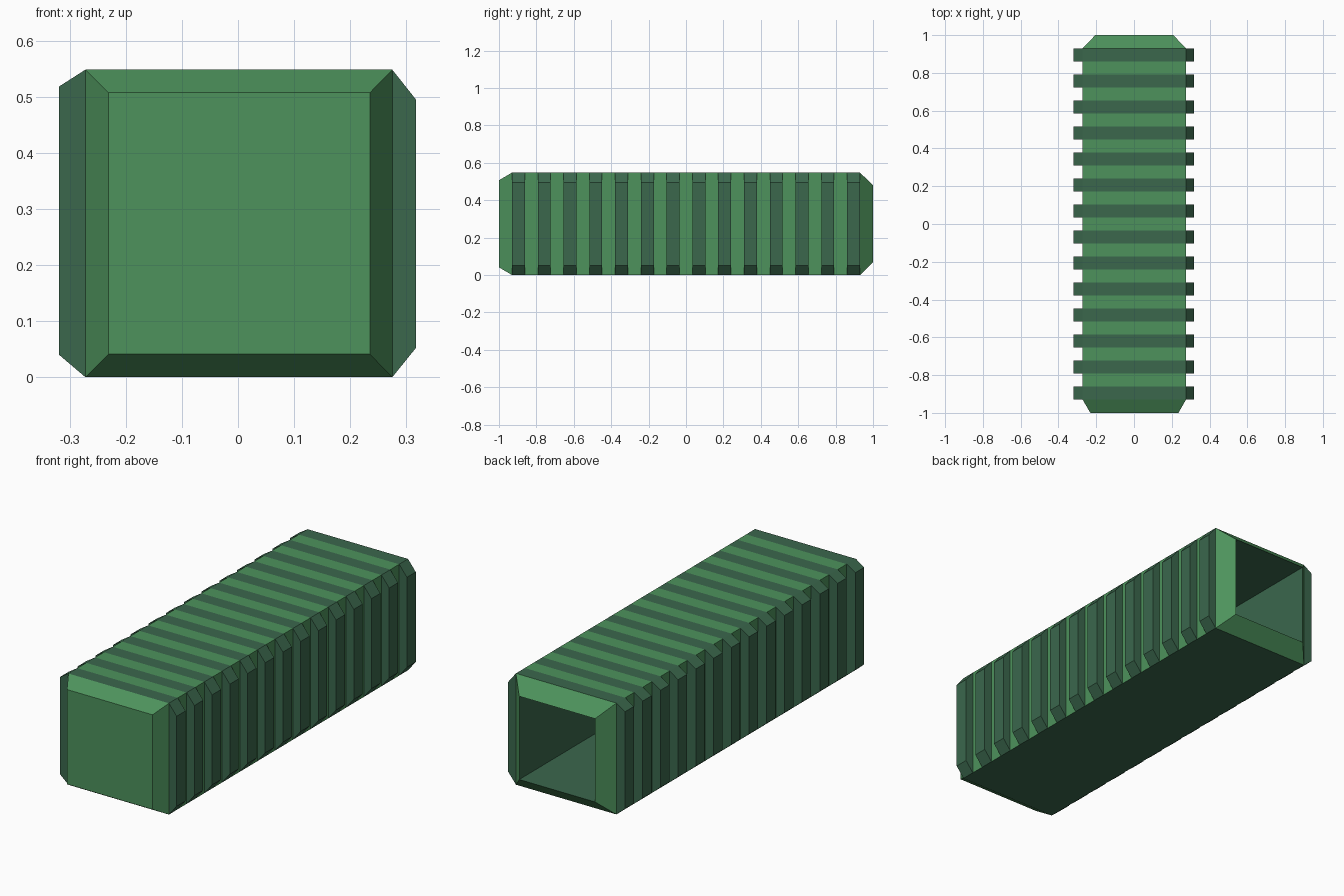
import bpy, bmesh

if "Cube" in bpy.data.objects:
    bpy.data.objects.remove(bpy.data.objects["Cube"])

def material(name, color):
    m = bpy.data.materials.new(name)
    m.diffuse_color = (*color, 1)
    m.use_nodes = True
    m.node_tree.nodes["Principled BSDF"].inputs["Base Color"].default_value = m.diffuse_color
    return m

GREEN, DARK = 0, 1
RIBS = 14
END = 0.93                      # where the tapered ends begin
SEGS = RIBS * 2 - 1             # rib, gap, rib ... rib

bm = bmesh.new()

def ring(y, x0, x1, z0, z1):
    return [bm.verts.new((x, y, z)) for x, z in ((x0, z0), (x1, z0), (x1, z1), (x0, z1))]

def bridge(a, b, mats=(GREEN,) * 4):
    # faces in order: bottom, right, top, left
    faces = []
    for i in range(4):
        j = (i + 1) % 4
        f = bm.faces.new((a[i], a[j], b[j], b[i]))
        f.material_index = mats[i]
        faces.append(f)
    return faces

# Closed, tapered front end
front = ring(-1, -0.231, 0.235, 0.041, 0.507)
bm.faces.new(front)
prev = ring(-END, -0.272, 0.275, 0, 0.548)
bridge(front, prev)

# Banded body, remembering the side faces that become ribs
right_faces, left_faces = [], []
for s in range(SEGS):
    y = -END + 2 * END * (s + 1) / SEGS
    cur = ring(y, -0.272, 0.275, 0, 0.548)
    rib = s % 2 == 0
    f = bridge(prev, cur, (DARK, GREEN, DARK if rib else GREEN, GREEN))
    if rib:
        right_faces.append(f[1])
        left_faces.append(f[3])
    prev = cur

# Tapered rear end with an open hollow interior
rim = ring(1, -0.205, 0.208, 0.07, 0.48)
bridge(prev, rim)
inner = ring(-0.9, -0.205, 0.208, 0.07, 0.48)
bridge(rim, inner, (DARK,) * 4)
bm.faces.new(inner).material_index = DARK

# Raised side ribs with sloped top and bottom
def raise_ribs(faces, x, z0, z1):
    for cap in bmesh.ops.extrude_discrete_faces(bm, faces=faces)["faces"]:
        for v in cap.verts:
            v.co.x = x
            v.co.z = z1 if v.co.z > 0.27 else z0
            for f in v.link_faces:
                f.material_index = DARK

raise_ribs(right_faces, 0.317, 0.052, 0.495)
raise_ribs(left_faces, -0.319, 0.040, 0.518)

bmesh.ops.recalc_face_normals(bm, faces=bm.faces[:])
mesh = bpy.data.meshes.new("ribbed_box")
bm.to_mesh(mesh)
bm.free()
mesh.materials.append(material("green", (0.075, 0.29, 0.107)))
mesh.materials.append(material("dark_green", (0.043, 0.136, 0.073)))
obj = bpy.data.objects.new("ribbed_box", mesh)
bpy.context.collection.objects.link(obj)
